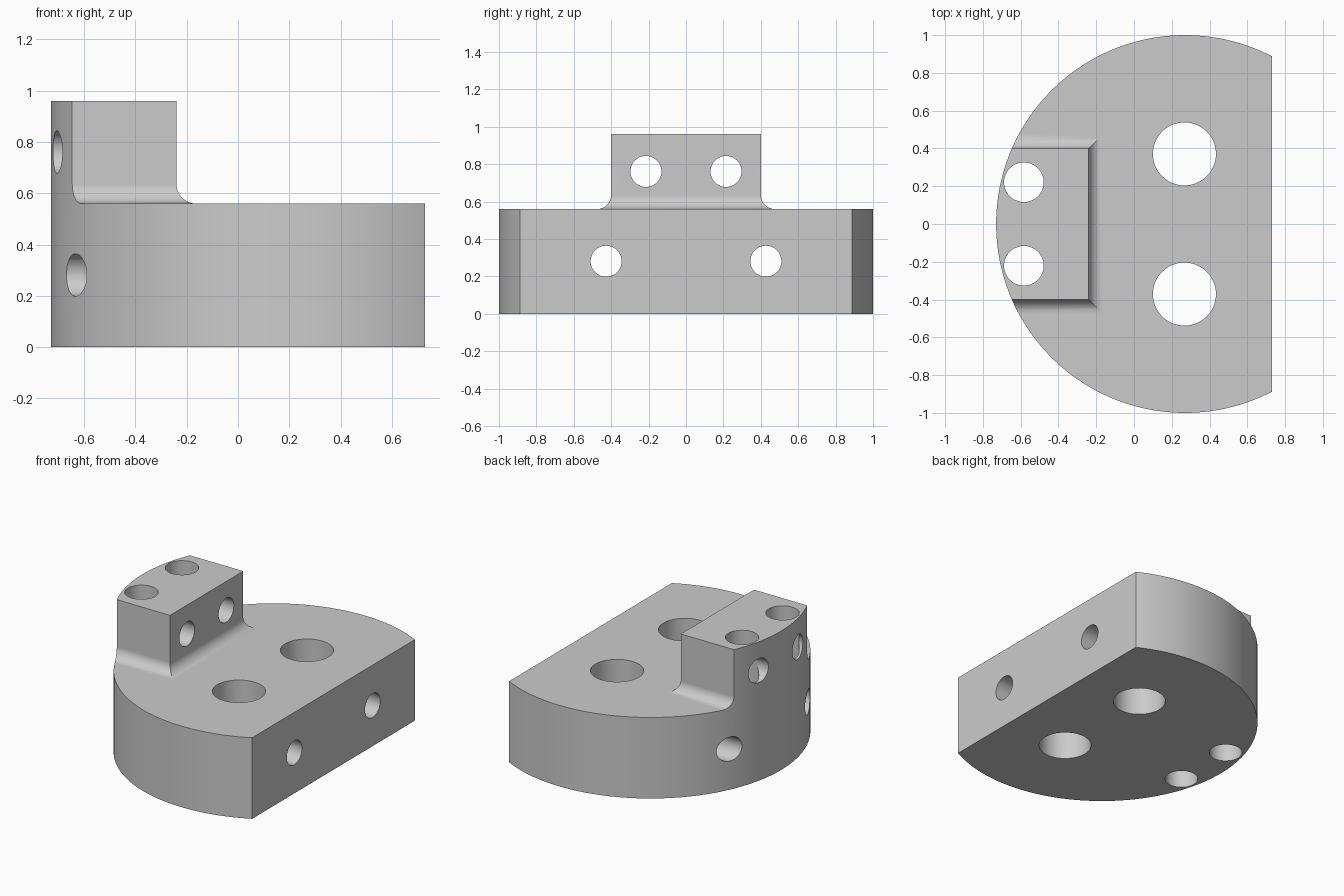
import bpy, bmesh, math
from mathutils import Matrix

HALF_X = 0.73              # half width of the part along x
CENTRE = 1 - HALF_X        # x of the unit disc's centre
DECK, TOP = 0.56, 0.96     # base height and block height
FILLET = 0.075

if "Cube" in bpy.data.objects:
    bpy.data.objects.remove(bpy.data.objects["Cube"])

grey = bpy.data.materials.new("plain_grey")
grey.use_nodes = True
colour = (0.6, 0.6, 0.6, 1)
grey.diffuse_color = colour
grey.node_tree.nodes["Principled BSDF"].inputs["Base Color"].default_value = colour


def make_object(name, bm):
    bmesh.ops.recalc_face_normals(bm, faces=bm.faces)
    mesh = bpy.data.meshes.new(name)
    bm.to_mesh(mesh)
    bm.free()
    mesh.materials.append(grey)
    obj = bpy.data.objects.new(name, mesh)
    bpy.context.collection.objects.link(obj)
    return obj


def cut(body, cutter):
    mod = body.modifiers.new("cut", 'BOOLEAN')
    mod.operation = 'DIFFERENCE'
    mod.solver = 'EXACT'
    mod.object = cutter
    bpy.context.view_layer.objects.active = body
    bpy.ops.object.modifier_apply(modifier=mod.name)
    bpy.data.objects.remove(cutter)


def bore(name, radius, place, along_x=False):
    bm = bmesh.new()
    turn = Matrix.Rotation(math.pi / 2, 4, 'Y') if along_x else Matrix()
    bmesh.ops.create_cone(bm, cap_ends=True, segments=48, radius1=radius, radius2=radius,
                          depth=4, matrix=Matrix.Translation(place) @ turn)
    return make_object(name, bm)


# Full-height disc with one flat side
bm = bmesh.new()
start = math.acos(HALF_X - CENTRE)
steps = 120
outline = []
for i in range(steps + 1):
    a = start + (2 * math.pi - 2 * start) * i / steps
    outline.append(bm.verts.new((CENTRE + math.cos(a), math.sin(a), 0)))
floor = bm.faces.new(outline)
walls = bmesh.ops.extrude_face_region(bm, geom=[floor])
bmesh.ops.translate(bm, vec=(0, 0, TOP),
                    verts=[v for v in walls["geom"] if isinstance(v, bmesh.types.BMVert)])
body = make_object("mounting_block", bm)

# Frame-shaped cutter that leaves the raised block with a filleted foot
bm = bmesh.new()
sections = [(2, 1.2), (2, DECK)]          # (outward offset, height)
for i in range(11):
    a = math.pi / 2 * i / 10
    sections.append((FILLET * (1 - math.sin(a)), DECK + FILLET * (1 - math.cos(a))))
sections.append((0, 1.2))
rings = []
for grow, z in sections:
    x0, x1, y = -1.2 - grow, -0.24 + grow, 0.4 + grow
    rings.append([bm.verts.new((px, py, z))
                  for px, py in ((x0, -y), (x1, -y), (x1, y), (x0, y))])
for lower, upper in zip(rings, rings[1:] + rings[:1]):
    for k in range(4):
        n = (k + 1) % 4
        bm.faces.new((lower[k], lower[n], upper[n], upper[k]))
cut(body, make_object("step_cutter", bm))

# Mirrored pairs of through holes
for side in (-1, 1):
    cut(body, bore("large_bore", 0.167, (CENTRE - 0.003, side * 0.371, 0)))
    cut(body, bore("small_bore", 0.105, (-0.583, side * 0.221, 0)))
    cut(body, bore("base_cross_bore", 0.083, (0, side * 0.427, 0.281), True))
    cut(body, bore("block_cross_bore", 0.083, (0, side * 0.214, 0.761), True))

# Smooth curved walls, crisp edges, flat faces kept flat
bpy.ops.object.select_all(action='DESELECT')
body.select_set(True)
bpy.context.view_layer.objects.active = body
bpy.ops.object.shade_smooth_by_angle(angle=math.radians(30))
weighted = body.modifiers.new("weighted_normals", 'WEIGHTED_NORMAL')
weighted.keep_sharp = True
